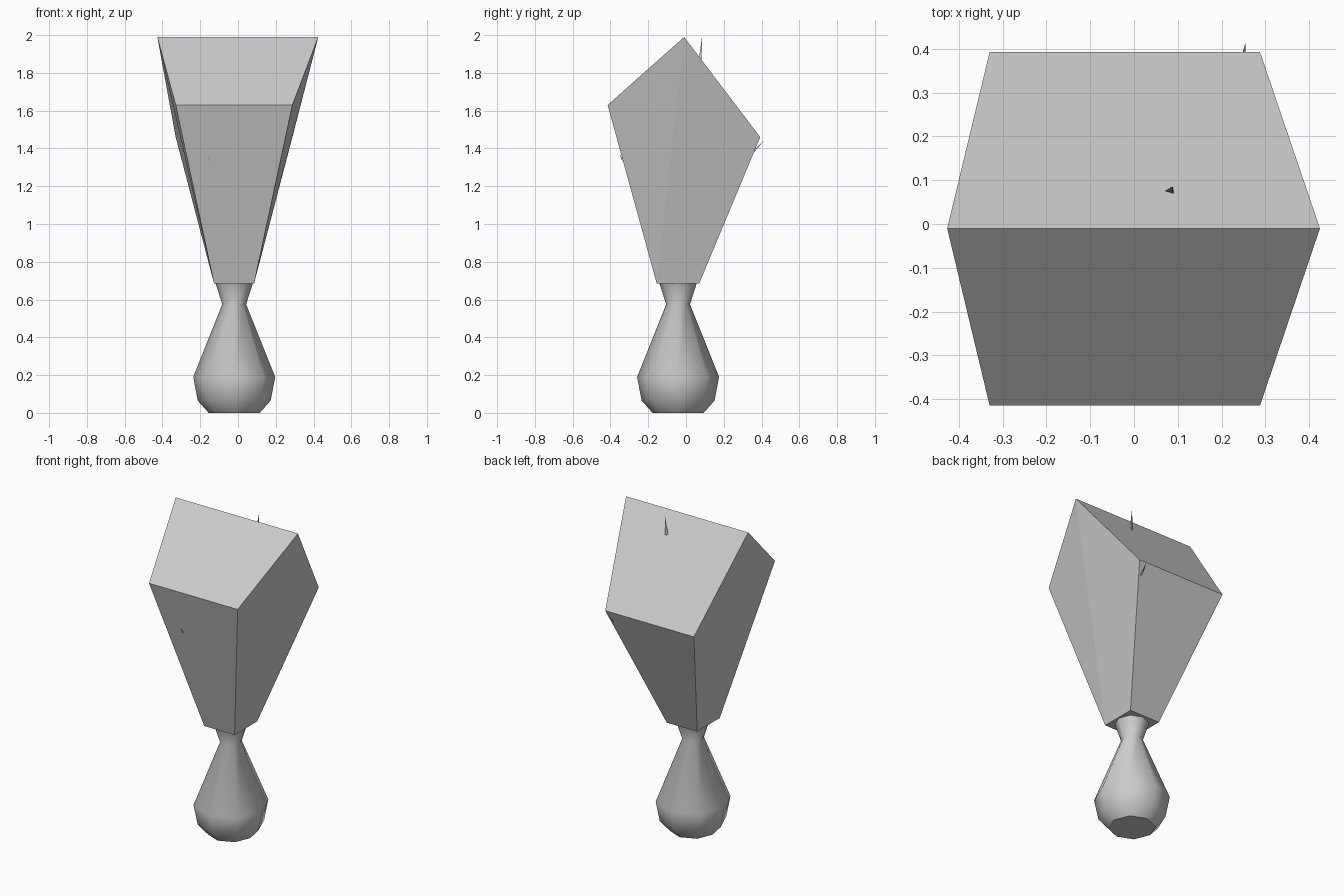
import bpy, bmesh, math
from mathutils import Vector

cube = bpy.data.objects.get("Cube")
if cube:
    bpy.data.objects.remove(cube, do_unlink=True)

grey = bpy.data.materials.new("plain grey")
grey.use_nodes = True
colour = (0.6, 0.6, 0.6, 1)
grey.diffuse_color = colour
grey.node_tree.nodes["Principled BSDF"].inputs["Base Color"].default_value = colour


def finish(bm, name):
    bmesh.ops.recalc_face_normals(bm, faces=bm.faces)
    mesh = bpy.data.meshes.new(name)
    bm.to_mesh(mesh)
    bm.free()
    mesh.materials.append(grey)
    obj = bpy.data.objects.new(name, mesh)
    bpy.context.collection.objects.link(obj)
    return obj


# Bulbous handle, turned from a profile of (radius, height)
SIDES = 8
CENTRE = Vector((-0.02, -0.042, 0))
profile = [(0.135, 0), (0.193, 0.065), (0.217, 0.19), (0.063, 0.575), (0.1, 0.69)]
bm = bmesh.new()
rings = []
for radius, height in profile:
    angles = [2 * math.pi * i / SIDES for i in range(SIDES)]
    rings.append([bm.verts.new(CENTRE + Vector((radius * math.cos(a), radius * math.sin(a), height)))
                  for a in angles])
for low, high in zip(rings, rings[1:]):
    for i in range(SIDES):
        j = (i + 1) % SIDES
        bm.faces.new((low[i], low[j], high[j], high[i]))
bm.faces.new(rings[0])
bm.faces.new(rings[-1])
handle = finish(bm, "handle")
bpy.ops.object.select_all(action="DESELECT")
handle.select_set(True)
bpy.context.view_layer.objects.active = handle
bpy.ops.object.shade_smooth_by_angle(angle=math.radians(47))

# Flared head: cross edges (y, z, x of right end, x of left end) in order round the side
edges = [(-0.155, 0.685, -0.127, 0.085),   # bottom front
         (-0.415, 1.63, -0.33, 0.288),     # front
         (-0.01, 1.99, -0.427, 0.425),     # ridge
         (0.393, 1.46, -0.33, 0.288),      # back
         (0.07, 0.685, -0.127, 0.085)]     # bottom back
bm = bmesh.new()
right = [bm.verts.new((a, y, z)) for y, z, a, b in edges]
left = [bm.verts.new((b, y, z)) for y, z, a, b in edges]
for i in range(5):
    j = (i + 1) % 5
    bm.faces.new((right[i], right[j], left[j], left[i]))
for side in (right, left):
    for a, b, c in ((0, 1, 2), (0, 2, 4), (2, 3, 4)):
        bm.faces.new((side[a], side[b], side[c]))
finish(bm, "head")


# Tiny splinters standing out of the head
def splinter(name, base, tip, width):
    bm = bmesh.new()
    base, tip = Vector(base), Vector(tip)
    foot = [bm.verts.new(base + Vector(o) * width) for o in ((-1, 0, 0), (1, -0.7, 0), (1, 0.7, 0))]
    top = bm.verts.new(tip)
    bm.faces.new(foot)
    for i in range(3):
        bm.faces.new((foot[i], foot[(i + 1) % 3], top))
    finish(bm, name)


splinter("top_splinter", (0.08, 0.075, 1.87), (0.088, 0.086, 2.0), 0.01)
splinter("back_splinter", (0.245, 0.355, 1.38), (0.255, 0.415, 1.445), 0.008)
splinter("front_splinter", (-0.15, -0.335, 1.335), (-0.157, -0.352, 1.372), 0.006)
